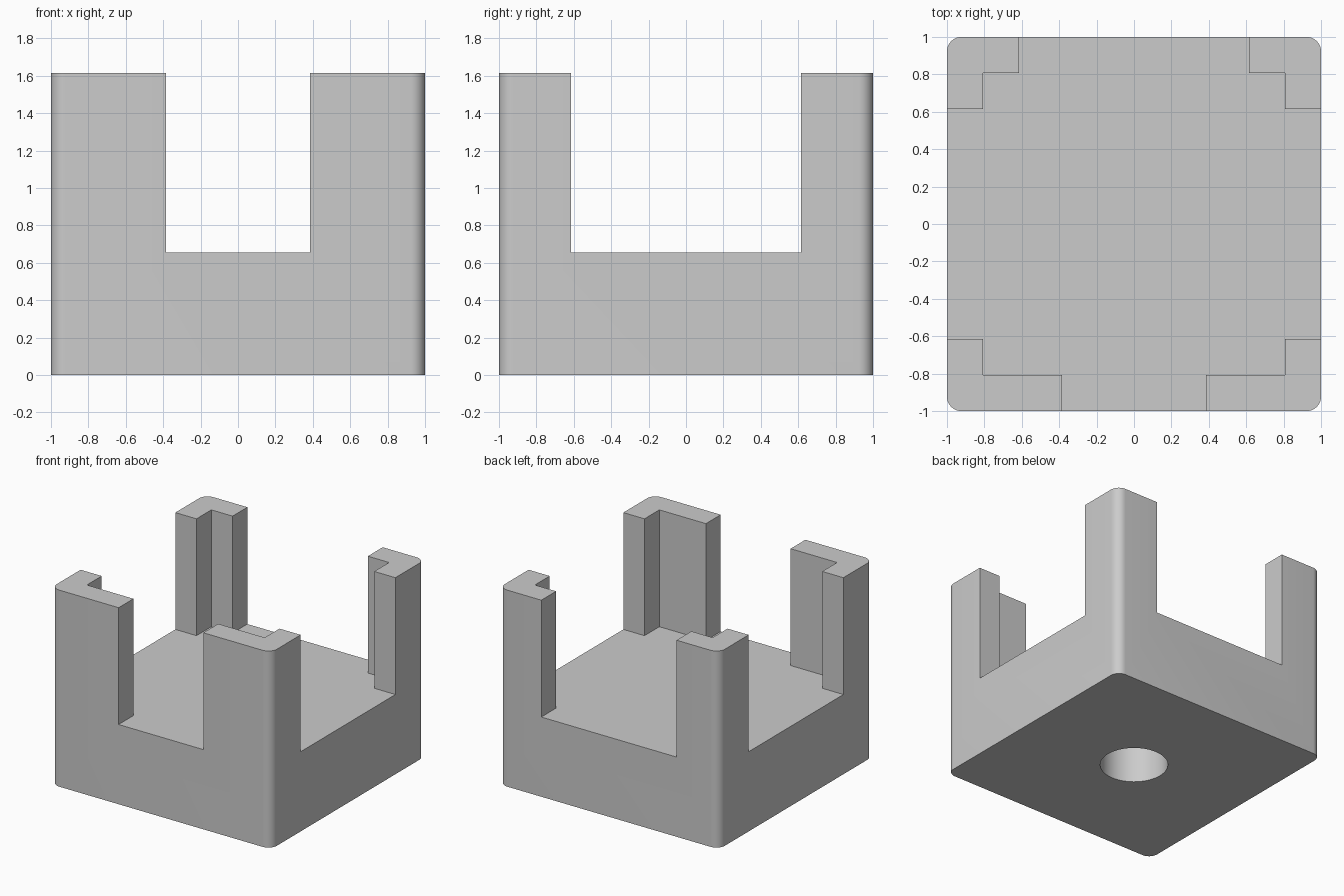
import bpy
import bmesh
from math import sin, cos, pi, radians

if "Cube" in bpy.data.objects:
    bpy.data.objects.remove(bpy.data.objects["Cube"])

HEIGHT, FLOOR = 1.615, 0.655      # post tops, top of the solid base
CORNER = 0.077                    # rounded vertical edges
INNER, SLOT, FRONT_SLOT = 0.808, 0.615, 0.385
HOLE_RADIUS, HOLE_DEPTH = 0.255, 0.46
OUT = 1.2                         # cutter reach beyond the block

grey = bpy.data.materials.new("grey plastic")
grey.use_nodes = True
grey.diffuse_color = (0.6, 0.6, 0.6, 1)
grey.node_tree.nodes["Principled BSDF"].inputs["Base Color"].default_value = (0.6, 0.6, 0.6, 1)


def prism(name, outline, bottom, top):
    """Extrude a closed counter-clockwise outline between two heights."""
    bm = bmesh.new()
    face = bm.faces.new([bm.verts.new((x, y, bottom)) for x, y in outline])
    result = bmesh.ops.extrude_face_region(bm, geom=[face])
    verts = [v for v in result["geom"] if isinstance(v, bmesh.types.BMVert)]
    bmesh.ops.translate(bm, verts=verts, vec=(0, 0, top - bottom))
    bmesh.ops.recalc_face_normals(bm, faces=bm.faces)
    mesh = bpy.data.meshes.new(name)
    bm.to_mesh(mesh)
    bm.free()
    mesh.materials.append(grey)
    obj = bpy.data.objects.new(name, mesh)
    bpy.context.collection.objects.link(obj)
    return obj


def arc(cx, cy, radius, start, sweep, steps):
    angles = [start + sweep * i / steps for i in range(steps + 1)]
    return [(cx + radius * cos(a), cy + radius * sin(a)) for a in angles]


def cut(target, cutter):
    cutter.hide_render = True
    mod = target.modifiers.new("cut", "BOOLEAN")
    mod.operation, mod.solver, mod.object = "DIFFERENCE", "EXACT", cutter
    bpy.context.view_layer.objects.active = target
    bpy.ops.object.modifier_apply(modifier=mod.name)
    bpy.data.objects.remove(cutter)


# Solid block with rounded vertical edges
c = 1 - CORNER
block_outline = []
for i, (sx, sy) in enumerate([(1, 1), (-1, 1), (-1, -1), (1, -1)]):
    block_outline += arc(sx * c, sy * c, CORNER, i * pi / 2, pi / 2, 10)
holder = prism("corner_post_holder", block_outline, 0, HEIGHT)

# Pocket with open sides, leaving four L-shaped corner posts
half = [(FRONT_SLOT, -OUT), (FRONT_SLOT, -INNER), (INNER, -INNER), (INNER, -SLOT),
        (OUT, -SLOT), (OUT, SLOT), (INNER, SLOT), (INNER, INNER),
        (SLOT, INNER), (SLOT, OUT)]
pocket = half + [(-x, y) for x, y in reversed(half)]
cut(holder, prism("pocket_cutter", pocket, FLOOR, HEIGHT + 0.2))

# Blind round hole in the underside
circle = arc(0, 0, HOLE_RADIUS, 0, 2 * pi, 64)[:-1]
cut(holder, prism("hole_cutter", circle, -0.2, HOLE_DEPTH))

# Smooth the round surfaces, keep the edges sharp
bpy.ops.object.select_all(action="DESELECT")
holder.select_set(True)
bpy.context.view_layer.objects.active = holder
bpy.ops.object.shade_smooth_by_angle(angle=radians(30))
